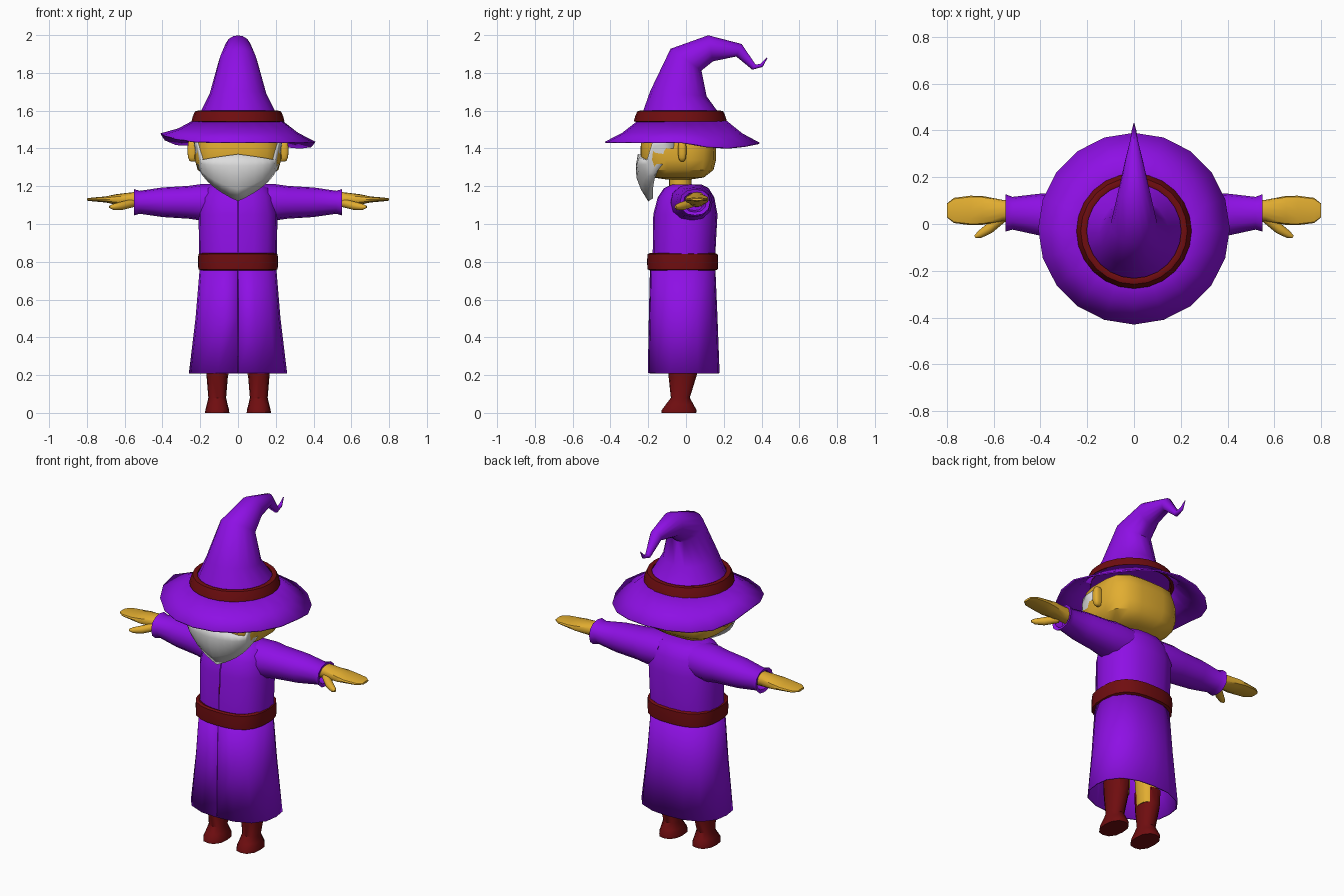
import bpy, bmesh
from math import sin, cos, pi, radians
from mathutils import Vector

default_cube = bpy.data.objects.get("Cube")
if default_cube:
    bpy.data.objects.remove(default_cube, do_unlink=True)


def material(name, red, green, blue):
    mat = bpy.data.materials.new(name)
    mat.use_nodes = True
    color = (red, green, blue, 1)
    mat.diffuse_color = color
    mat.node_tree.nodes["Principled BSDF"].inputs["Base Color"].default_value = color
    return mat


PURPLE = material("purple cloth", .27, .005, .78)
RED = material("dark red leather", .16, .004, .005)
GOLD = material("golden skin", .76, .42, .03)
WHITE = material("white hair", .72, .72, .72)
X, Y, Z = Vector((1, 0, 0)), Vector((0, 1, 0)), Vector((0, 0, 1))
ORIGIN = Vector()


def ring(center, side, up, sides=16, power=2.0, gap=0.0):
    """Superellipse around center from two half axes, starting opposite to up."""
    points = []
    for i in range(sides + (1 if gap else 0)):
        angle = -pi / 2 + gap + i * (2 * pi - 2 * gap) / sides
        c, s = cos(angle), sin(angle)
        reach = (abs(c) ** power + abs(s) ** power) ** (-1 / power)
        points.append(center + (side * c + up * s) * reach)
    return points


def skin(name, mat, rings, closed=True, capped=True, looped=False,
         mirror=False, thickness=0.0, sharp=40):
    """Join equal point rows into one smooth surface."""
    bm = bmesh.new()
    rows = [[bm.verts.new(point) for point in row] for row in rings]
    count = len(rows[0])
    following = rows[1:] + rows[:1] if looped else rows[1:]
    for low, high in zip(rows, following):
        for i in range(count if closed else count - 1):
            j = (i + 1) % count
            bm.faces.new((low[i], low[j], high[j], high[i]))
    if capped and not looped:
        bm.faces.new(rows[0][::-1])
        bm.faces.new(rows[-1])
    bmesh.ops.recalc_face_normals(bm, faces=bm.faces)
    mesh = bpy.data.meshes.new(name)
    bm.to_mesh(mesh)
    bm.free()
    mesh.materials.append(mat)
    obj = bpy.data.objects.new(name, mesh)
    bpy.context.collection.objects.link(obj)
    bpy.ops.object.select_all(action='DESELECT')
    obj.select_set(True)
    bpy.context.view_layer.objects.active = obj
    bpy.ops.object.shade_smooth_by_angle(angle=radians(sharp))
    if mirror:
        obj.modifiers.new("mirror", 'MIRROR')
    if thickness:
        obj.modifiers.new("thickness", 'SOLIDIFY').thickness = thickness


def column(name, mat, rows, center, across=(X, Y), sides=16, power=2.5, gap=0.0, **options):
    """Rows hold a position and two half sizes; center maps a position to a point."""
    rings = [ring(Vector(center(place)), across[0] * a, across[1] * b, sides, power, gap)
             for place, a, b in rows]
    skin(name, mat, rings, **options)


def tube(name, mat, path, radii, **options):
    """Sweep a round section of changing radius along a path."""
    path = [Vector(point) for point in path]
    rings = []
    for i, point in enumerate(path):
        along = path[min(i + 1, len(path) - 1)] - path[max(i - 1, 0)]
        side = along.cross(Y if abs(along.x) > abs(along.y) else X).normalized()
        other = along.cross(side).normalized()
        rings.append(ring(point, other * radii[i], side * radii[i]))
    skin(name, mat, rings, **options)


def pebble(name, mat, center, half, power, **options):
    """Block with rounded edges all round."""
    profile = ring(ORIGIN, X, Z, sides=20, power=power)[1:10]
    rings = [ring(Vector(center) + Z * half[2] * p.z, X * half[0] * p.x, Y * half[1] * p.x,
                  sides=20, power=power) for p in profile]
    skin(name, mat, rings, **options)


def hoop(name, mat, center, half_x, half_y, height, depth, lean=0.0, power=2.0):
    """Band with a rounded box section, leaning inward towards the top."""
    rings = []
    for p in ring(ORIGIN, X * depth, Z * height, sides=8, power=5):
        grow = p.x - lean * p.z
        rings.append(ring(Vector(center) + Z * p.z, X * (half_x + grow), Y * (half_y + grow),
                          sides=24, power=power))
    skin(name, mat, rings, looped=True)


# Hat crown: tapering tube that bends back and ends in a curled tip
crown = [(0, -.03, 1.55), (0, -.04, 1.69), (0, 0, 1.87), (0, .13, 1.93),
         (0, .28, 1.92), (0, .36, 1.83), (0, .4, 1.84), (0, .43, 1.88)]
tube("hat_crown", PURPLE, crown, [.22, .15, .1, .07, .036, .016, .01, .002], sharp=60)

# Hat brim: drooping disc, dipping at the back and lifted on the right
brim = []
for t in (0, .5, 1):
    radius = .225 + .185 * t
    row = ring(Vector((0, -.02, 1.555)), X * radius, Y * radius, sides=20)
    for point in row:
        back, right = max(0, point.y) / radius, max(0, -point.x) / radius
        lift = .045 * right ** 4 - .03 * sin(pi * min(1, back))
        point.z += t * (lift - .12) - .012 * sin(pi * t)
    brim.append(row)
skin("hat_brim", PURPLE, brim, capped=False, thickness=.008, sharp=30)
hoop("hat_band", RED, (0, -.03, 1.57), .224, .224, height=.03, depth=.015, lean=.35)

# Head, neck and ears
pebble("head", GOLD, (0, -.04, 1.39), (.23, .2, .155), power=3.6)
pebble("ears", GOLD, (.24, -.02, 1.39), (.027, .022, .06), power=3, mirror=True)
column("neck", GOLD, [(1.15, .07, .06), (1.26, .07, .06)], lambda z: (0, -.03, z))

# Beard: columns running from the middle round to the sideburn
beard = []
for i in range(9):
    t = i / 8
    x = .237 * sin(t * pi / 2)
    top = Vector((x, -.255 + .195 * t ** 3, 1.45 if t > .7 else 1.37 - .05 * t))
    tip = Vector((x * .95, -.2 + .13 * t ** 3, 1.12 + .16 * t + .09 * t * t))
    beard.append([top.lerp(tip, s) - Y * .035 * (1 - t) * sin(pi * s)
                  for s in (0, .25, .5, .75, 1)])
skin("beard", WHITE, beard, closed=False, capped=False, mirror=True, thickness=.03, sharp=60)

# Robe: skirt and bodice, both open along a fine front seam
column("robe_skirt", PURPLE, [(.21, .26, .19), (.5, .225, .182), (.8, .2, .172)],
       lambda z: (0, -.01 - .01 * z, z), gap=.008,
       closed=False, capped=False, thickness=.008)
bodice = [(.8, 1), (1.05, 1.02), (1.14, .94), (1.19, .8), (1.21, .6)]
column("robe_bodice", PURPLE, [(z, .205 * size, .165 * size ** 1.5) for z, size in bodice],
       lambda z: (0, -.04 + .035 * z, z), gap=.008, closed=False)
hoop("belt", RED, (0, -.018, .8), .196, .172, height=.046, depth=.016, power=2.7)

# Sleeves: tapering to a flared cuff with a hollow end
sleeve = [(.1, .11), (.2, .11), (.26, .1), (.4, .09), (.52, .07), (.55, .08),
          (.545, .06), (.5, .05)]
column("sleeves", PURPLE, [(x, size, size * .87) for x, size in sleeve],
       lambda x: (x, .02 + .05 * x, 1.115), (Y, Z), sides=12, power=2.3, mirror=True)

# Hands and thumbs
hand = [(.5, .045, .04), (.56, .045, .038), (.65, .062, .027), (.7, .063, .016),
        (.77, .054, .01), (.8, .03, .006)]
column("hands", GOLD, hand, lambda x: (x, .058, 1.13), (Y, Z), sides=12, mirror=True)
tube("thumbs", GOLD, [(.56, .03, 1.11), (.62, -.02, 1.095), (.66, -.045, 1.09), (.68, -.055, 1.09)],
     [.022, .022, .016, .006], mirror=True)

# Legs and boots
column("legs", GOLD, [(.2, .05, .06), (.7, .075, .08)], lambda z: (.1, -.01, z), mirror=True)
boot = [(0, .064, .092), (.015, .063, .092), (.045, .055, .073), (.08, .047, .05),
        (.2, .057, .075), (.29, .061, .078)]
column("boots", RED, boot, lambda z: (.11, -.038 + .1 * min(z, .2), z), sides=12, mirror=True)
